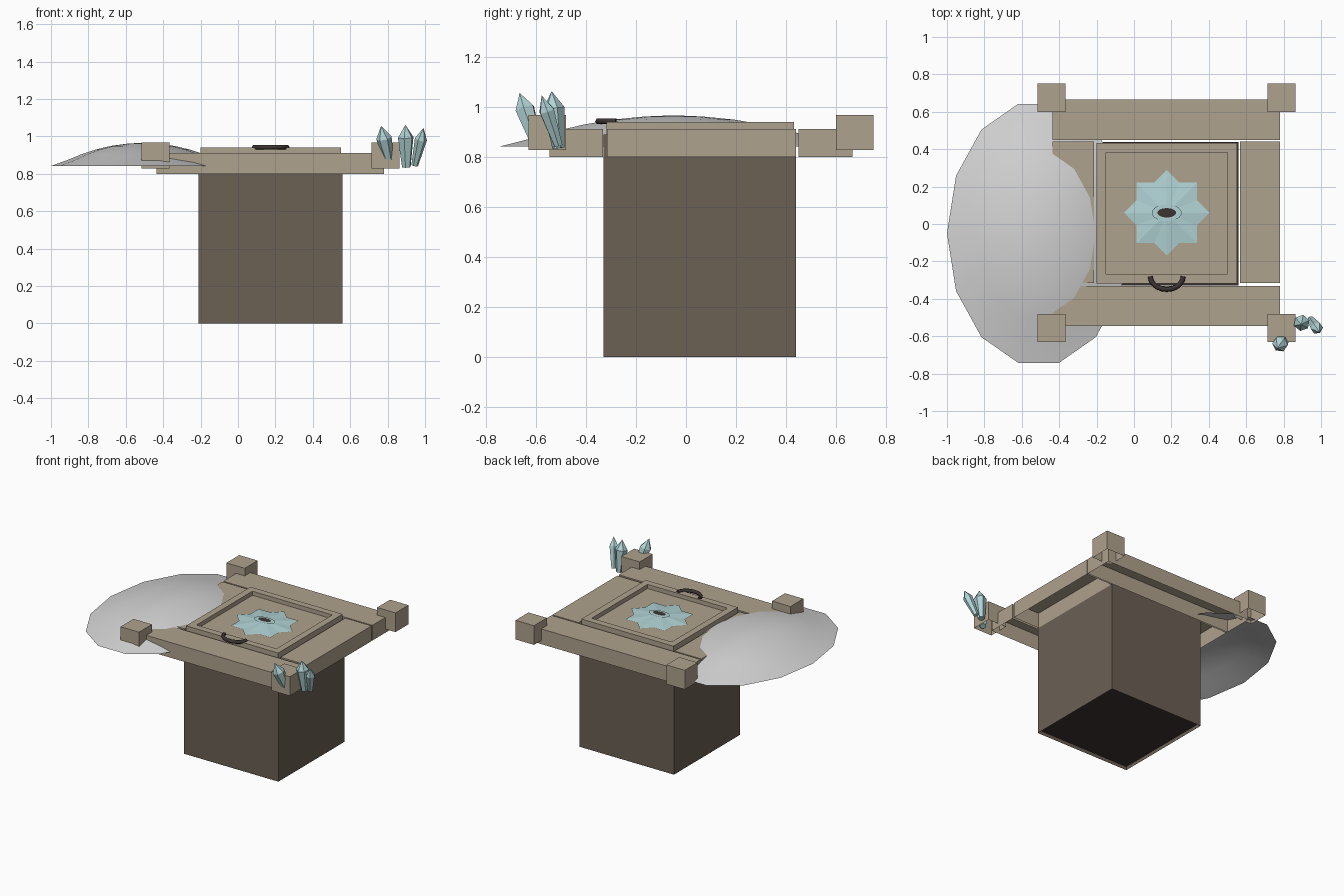
import bpy, bmesh, math
from mathutils import Vector, Matrix

if "Cube" in bpy.data.objects:
    bpy.data.objects.remove(bpy.data.objects["Cube"])


def material(name, rgb):
    m = bpy.data.materials.new(name)
    m.use_nodes = True
    m.diffuse_color = (*rgb, 1)
    bsdf = next(n for n in m.node_tree.nodes if n.type == 'BSDF_PRINCIPLED')
    bsdf.inputs["Base Color"].default_value = (*rgb, 1)
    bsdf.inputs["Roughness"].default_value = 0.9
    return m


WOOD = material("pale wood", (0.43, 0.36, 0.27))
SHAFT = material("dark brown", (0.147, 0.115, 0.088))
ICE = material("pale ice blue", (0.44, 0.65, 0.66))
SNOW = material("snow white", (0.65, 0.65, 0.65))
IRON = material("iron black", (0.045, 0.034, 0.031))


def finish(name, bm, mat):
    mesh = bpy.data.meshes.new(name)
    bm.to_mesh(mesh)
    bm.free()
    mesh.materials.append(mat)
    ob = bpy.data.objects.new(name, mesh)
    bpy.context.collection.objects.link(ob)
    return ob


def box_mesh(x, y, z, drop=()):
    """Box between ranges; drop removes the 'top' and/or 'bottom' face."""
    bm = bmesh.new()
    bmesh.ops.create_cube(bm, size=1)
    for v in bm.verts:
        v.co = Vector([(r[0] + r[1]) / 2 + c * (r[1] - r[0]) for r, c in zip((x, y, z), v.co)])
    bm.normal_update()
    gone = [f for f in bm.faces if ("bottom" in drop and f.normal.z < -0.9)
            or ("top" in drop and f.normal.z > 0.9)]
    bmesh.ops.delete(bm, geom=gone, context='FACES')
    return bm


def disc(name, center, rx, ry, z, mat, n=20):
    bm = bmesh.new()
    bm.faces.new([bm.verts.new((center[0] + rx * math.cos(math.tau * i / n),
                                center[1] + ry * math.sin(math.tau * i / n), z))
                  for i in range(n)])
    return finish(name, bm, mat)


# Hollow shaft with a dark floor just above its lower edge
finish("shaft", box_mesh((-0.21, 0.56), (-0.33, 0.44), (0, 0.89), ("top", "bottom")), SHAFT)
finish("shaft_floor", box_mesh((-0.208, 0.558), (-0.328, 0.438), (0.025, 0.03)), IRON)

# Surrounding beams, open underneath
beams = {
    "front_beam": ((-0.435, 0.78), (-0.545, -0.332)),
    "back_beam": ((-0.435, 0.78), (0.45, 0.665)),
    "left_beam": ((0.566, 0.78), (-0.315, 0.44)),
    "right_beam": ((-0.435, -0.215), (-0.315, 0.44)),
}
for name, (x, y) in beams.items():
    finish(name, box_mesh(x, y, (0.8, 0.912), ("bottom",)), WOOD)

# Corner posts
for side, px in (("right", -0.44), ("left", 0.788)):
    for end, py in (("front", -0.555), ("back", 0.675)):
        finish(f"{end}_{side}_post",
               box_mesh((px - 0.075, px + 0.075), (py - 0.075, py + 0.075),
                        (0.827, 0.968), ("bottom",)), WOOD)

# Lid with a sunken panel
bm = box_mesh((-0.2, 0.55), (-0.318, 0.432), (0.86, 0.94))
top = [f for f in bm.faces if f.normal.z > 0.9]
bmesh.ops.inset_individual(bm, faces=top, thickness=0.07)
bmesh.ops.inset_individual(bm, faces=top, thickness=0.0005, depth=-0.03)
finish("lid", bm, WOOD)

# Eight-pointed star, slightly raised in the middle
MID = (0.175, 0.06)
bm = bmesh.new()
peak = bm.verts.new((*MID, 0.935))
rim = []
for i in range(16):
    r = 0.228 if i % 2 == 0 else 0.175
    a = math.tau * i / 16
    rim.append(bm.verts.new((MID[0] + r * math.cos(a), MID[1] + r * math.sin(a), 0.915)))
for i in range(16):
    bm.faces.new((peak, rim[i], rim[(i + 1) % 16]))
finish("star", bm, ICE)
disc("star_eye", MID, 0.08, 0.045, 0.937, ICE)
disc("star_pupil", MID, 0.05, 0.025, 0.94, IRON)

# Curved pull handle lying flat on the front rim
curve = bpy.data.curves.new("handle", 'CURVE')
curve.dimensions = '3D'
curve.bevel_depth = 0.013
curve.bevel_resolution = 1
curve.use_fill_caps = True
line = curve.splines.new('POLY')
line.points.add(10)
for i, p in enumerate(line.points):
    a = math.pi + math.pi * i / 10
    p.co = (0.175 + 0.088 * math.cos(a), -0.28 + 0.07 * math.sin(a), 0.942, 1)
curve.materials.append(IRON)
bpy.context.collection.objects.link(bpy.data.objects.new("handle", curve))

# Snow drift: an open oval dome
bm = bmesh.new()
N = 14
profile = [(0.17, 0.96), (0.35, 0.86), (0.52, 0.70), (0.67, 0.50), (0.83, 0.24), (1, 0)]
cap = bm.verts.new((-0.51, -0.05, 0.966))
previous = None
for r, h in profile:
    ring = [bm.verts.new((-0.51 + 0.49 * r * math.cos(math.tau * i / N),
                          -0.05 + 0.71 * r * math.sin(math.tau * i / N),
                          0.842 + 0.124 * h)) for i in range(N)]
    for i in range(N):
        j = (i + 1) % N
        if previous:
            bm.faces.new((previous[i], ring[i], ring[j], previous[j]))
        else:
            bm.faces.new((cap, ring[i], ring[j]))
    previous = ring
for f in bm.faces:
    f.smooth = True
finish("snow_drift", bm, SNOW)


# Ice crystals: tapered six-sided shards with pointed tips
def crystal(name, base, tip, width):
    base, tip = Vector(base), Vector(tip)
    axis = tip - base
    turn = axis.to_track_quat('Z', 'Y').to_matrix().to_4x4()
    bm = bmesh.new()
    low = axis.length * 0.7
    bmesh.ops.create_cone(bm, cap_ends=True, segments=6, radius1=width * 0.55,
                          radius2=width, depth=low,
                          matrix=Matrix.Translation((0, 0, low / 2)))
    cap_face = [f for f in bm.faces if f.normal.z > 0.9]
    bmesh.ops.poke(bm, faces=cap_face)
    point = max(bm.verts, key=lambda v: v.co.z - v.co.xy.length)
    point.co = (0, 0, axis.length)
    bm.transform(Matrix.Translation(base) @ turn)
    finish(name, bm, ICE)


crystal("front_crystal", (0.815, -0.595, 0.845), (0.765, -0.665, 1.055), 0.042)
crystal("middle_crystal", (0.9, -0.51, 0.835), (0.895, -0.537, 1.062), 0.044)
crystal("outer_crystal", (0.945, -0.51, 0.845), (0.992, -0.577, 1.045), 0.033)
